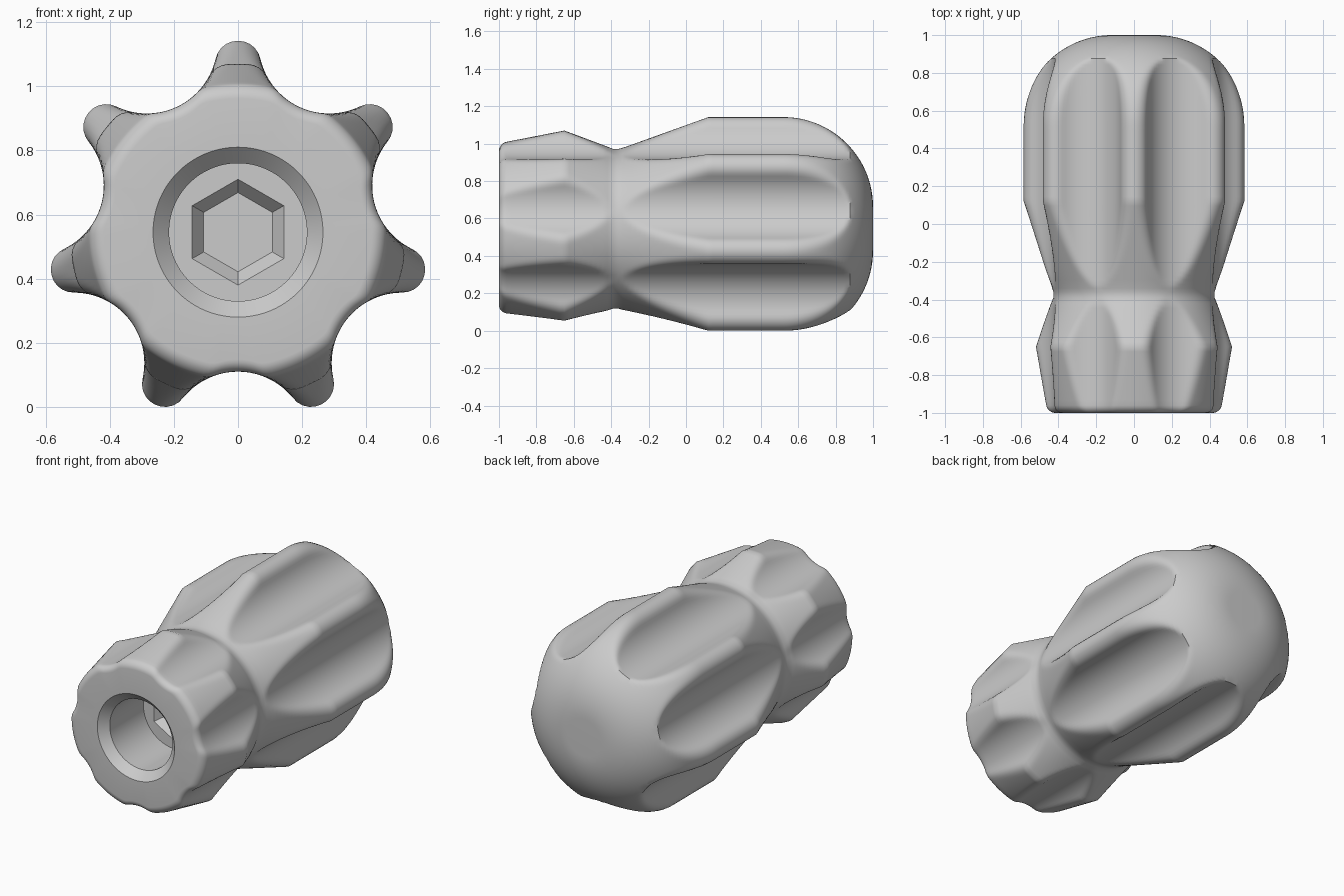
import bpy, bmesh
from math import sin, cos, acos, atan2, pi, radians, hypot

cube = bpy.data.objects.get("Cube")
if cube:
    bpy.data.objects.remove(cube)

LOBES = 7
STEPS = 15                       # points per half lobe
COUNT = 2 * LOBES * STEPS
AXIS_Z = 0.545
FLUTE_R, FLUTE_DIST, ROUND = 0.22, 0.655, 0.07
EDGE = 0.04                      # rounding of the front rim

# Outer radius along the handle, front to where the dome begins
PROFILE = [(-1, 0.457), (-0.65, 0.525), (-0.42, 0.439), (-0.39, 0.427),
           (-0.36, 0.427), (-0.32, 0.439), (0.12, 0.597), (0.52, 0.597)]


def radius_at(y):
    for (y0, r0), (y1, r1) in zip(PROFILE, PROFILE[1:]):
        if y <= y1:
            return r0 + (r1 - r0) * (y - y0) / (y1 - y0)
    return PROFILE[-1][1]


def arc(cu, cv, r, a, b, n=24):
    return [(cu + r * cos(a + (b - a) * i / n), cv + r * sin(a + (b - a) * i / n))
            for i in range(n + 1)]


def resample(path, n):
    """Evenly spaced points along a polyline."""
    dist = [0]
    for p, q in zip(path, path[1:]):
        dist.append(dist[-1] + hypot(q[0] - p[0], q[1] - p[1]))
    out, k = [], 0
    for i in range(n + 1):
        s = dist[-1] * i / n
        while k < len(path) - 2 and dist[k + 1] < s:
            k += 1
        t = (s - dist[k]) / max(dist[k + 1] - dist[k], 1e-9)
        out.append(tuple(a + (b - a) * min(t, 1) for a, b in zip(path[k], path[k + 1])))
    return out


def half_lobe(r):
    """Flute arc, rounded shoulder and outer arc, from flute middle to lobe tip."""
    end = pi / LOBES
    if r <= FLUTE_DIST - FLUTE_R + 1e-4:
        return resample(arc(0, 0, r, 0, end), STEPS)
    m = r - ROUND
    c = (FLUTE_DIST ** 2 + m ** 2 - (FLUTE_R + ROUND) ** 2) / (2 * FLUTE_DIST * m)
    phi = min(acos(max(-1, min(1, c))), end)
    cu, cv = m * cos(phi), m * sin(phi)
    a = atan2(cv, FLUTE_DIST - cu)
    path = arc(FLUTE_DIST, 0, FLUTE_R, pi, pi - a)
    path += arc(cu, cv, ROUND, -a, phi)[1:]
    path += arc(0, 0, r, phi, end)[1:]
    return resample(path, STEPS)


def fluted_ring(y, r, scale=1):
    half = half_lobe(r)
    sector = half[:-1] + [(u, -v) for u, v in half[:0:-1]]
    ring = []
    for k in range(LOBES):
        for j, (u, v) in enumerate(sector):
            turn = 2 * pi * (k if j < STEPS else k + 1) / LOBES
            ang, rad = atan2(v, u) + turn, hypot(u, v) * scale
            ring.append((rad * sin(ang), y, AXIS_Z - rad * cos(ang)))
    return ring


def round_ring(y, radius):
    """Ring whose radius is a number or a function of the angle."""
    ring = []
    for i in range(COUNT):
        a = 2 * pi * i / COUNT
        r = radius(a) if callable(radius) else radius
        ring.append((r * sin(a), y, AXIS_Z - r * cos(a)))
    return ring


def hexagon(apothem):
    return lambda a: apothem / cos((a + 1e-9) % (pi / 3) - pi / 6)


rings = []
# Tapered hexagonal recess, bore and chamfered mouth
rings += [round_ring(-0.57, hexagon(0.107)), round_ring(-0.62, hexagon(0.143)),
          round_ring(-0.62, 0.215), round_ring(-0.95, 0.215), round_ring(-1, 0.265)]

# Rounded front rim
for i in range(7):
    t = pi / 2 * i / 6
    y = -1 + EDGE * (1 - cos(t))
    r = radius_at(y)
    rings.append(fluted_ring(y, r, (r - EDGE * (1 - sin(t))) / r))

# Grip, neck and main body
stations = [-1 + EDGE] + [y for y, r in PROFILE[1:]]
for y0, y1 in zip(stations, stations[1:]):
    n = max(1, round((y1 - y0) / 0.025))
    for i in range(1, n + 1):
        y = y0 + (y1 - y0) * i / n
        rings.append(fluted_ring(y, radius_at(y)))

# Domed back end
DOME = 0.48
for i in range(1, 33):
    t = pi / 2 * i / 32
    rings.append(fluted_ring(0.52 + DOME * sin(t), 0.117 + DOME * cos(t)))

# Skin the rings
bm = bmesh.new()
loops = [[bm.verts.new(p) for p in ring] for ring in rings]
for a, b in zip(loops, loops[1:]):
    for i in range(COUNT):
        j = (i + 1) % COUNT
        bm.faces.new((a[i], a[j], b[j], b[i]))
bm.faces.new(loops[0])
bm.faces.new(loops[-1])
bmesh.ops.recalc_face_normals(bm, faces=bm.faces[:])
mesh = bpy.data.meshes.new("tool_handle")
bm.to_mesh(mesh)
bm.free()

handle = bpy.data.objects.new("tool_handle", mesh)
bpy.context.scene.collection.objects.link(handle)

# Plain grey material
GREY = (0.6, 0.6, 0.6, 1)
mat = bpy.data.materials.new("light grey")
mat.use_nodes = True
mat.diffuse_color = GREY
for node in mat.node_tree.nodes:
    if node.type == 'BSDF_PRINCIPLED':
        node.inputs["Base Color"].default_value = GREY
mesh.materials.append(mat)

# Smooth shading with crisp mouth and recess edges
bpy.ops.object.select_all(action='DESELECT')
handle.select_set(True)
bpy.context.view_layer.objects.active = handle
bpy.ops.object.shade_smooth_by_angle(angle=radians(35))
